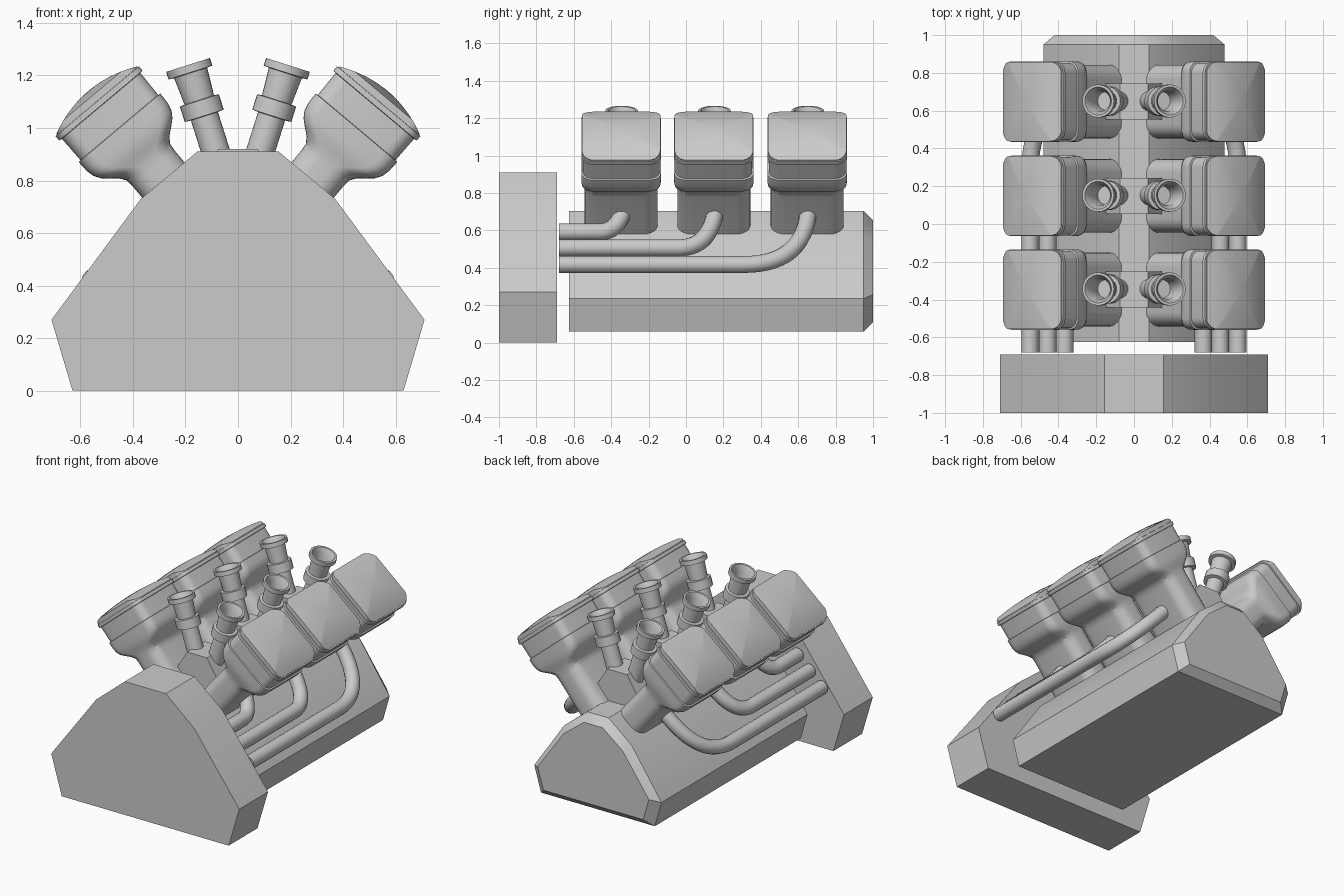
import bpy, bmesh
from math import sin, cos, pi, radians
from mathutils import Vector

if "Cube" in bpy.data.objects:
    bpy.data.objects.remove(bpy.data.objects["Cube"])

CENTRES = (-0.347, 0.149, 0.648)      # cylinder positions along y


def loft(name, rings, angle=30):
    """Skin a list of closed vertex rings and cap both ends."""
    bm = bmesh.new()
    vs = [[bm.verts.new(p) for p in r] for r in rings]
    n = len(rings[0])
    for a, b in zip(vs, vs[1:]):
        for i in range(n):
            j = (i + 1) % n
            bm.faces.new((a[i], a[j], b[j], b[i]))
    bm.faces.new(vs[0])
    bm.faces.new(vs[-1])
    bmesh.ops.recalc_face_normals(bm, faces=bm.faces)
    me = bpy.data.meshes.new(name)
    bm.to_mesh(me)
    bm.free()
    ob = bpy.data.objects.new(name, me)
    bpy.context.collection.objects.link(ob)
    bpy.ops.object.select_all(action='DESELECT')
    ob.select_set(True)
    bpy.context.view_layer.objects.active = ob
    bpy.ops.object.shade_smooth_by_angle(angle=radians(angle))
    return ob


def mirrored(half):
    """Full x/z outline from its right half (bottom to top)."""
    return half + [(-x, z) for x, z in reversed(half)]


def rounded_rect(u, v, r, seg=6):
    pts = []
    for k, (sx, sy) in enumerate(((1, 1), (-1, 1), (-1, -1), (1, -1))):
        for i in range(seg + 1):
            a = pi / 2 * (k + i / seg)
            pts.append((sx * (u - r) + r * cos(a), sy * (v - r) + r * sin(a)))
    return pts


# front cover plate
plate = mirrored([(0.63, 0), (0.71, 0.27), (0.37, 0.73), (0.155, 0.91)])
loft("front_cover", [[(x, y, z) for x, z in plate] for y in (-1, -0.69)])

# engine block with chamfered rear
block = mirrored([(0.43, 0.06), (0.48, 0.235), (0.255, 0.565), (0.08, 0.705)])
loft("engine_block", [[(x, -0.625, z) for x, z in block],
                      [(x, 0.95, z) for x, z in block],
                      [(x * 0.875, 1.0, 0.38 + (z - 0.38) * 0.845) for x, z in block]])

# cylinder bank head sections: height on axis, half width, half depth, corner radius
HEAD = [(0.57, 0.105, 0.195, 0.075), (0.855, 0.105, 0.195, 0.075),
        (0.885, 0.108, 0.196, 0.075), (0.91, 0.125, 0.2, 0.07),
        (0.932, 0.152, 0.205, 0.065), (0.955, 0.178, 0.21, 0.06),
        (0.98, 0.194, 0.212, 0.06), (1.01, 0.201, 0.213, 0.06),
        (1.056, 0.203, 0.213, 0.06), (1.058, 0.193, 0.205, 0.055),
        (1.165, 0.195, 0.206, 0.055), (1.167, 0.207, 0.213, 0.06),
        (1.188, 0.207, 0.213, 0.06), (1.189, 0.2, 0.21, 0.058)]
AX, LAT = Vector((0.643, 0, 0.766)), Vector((0.766, 0, -0.643))


def cylinder_head(side, yc):
    def place(t, u, v):
        p = AX * t + LAT * (u - 0.298)
        return (side * p.x, yc + v, p.z)
    rings = [[place(t, u, v) for u, v in rounded_rect(w, d, r)] for t, w, d, r in HEAD]
    # cover arched across its width
    for k in (1, 0.97, 0.85, 0.7, 0.5, 0.3, 0.1):
        rings.append([place(1.193 + 0.047 * (1 - (u * k / 0.2) ** 2), u * k, v * k)
                      for u, v in rounded_rect(0.2, 0.21, 0.058)])
    loft("cylinder_head", rings)


# intake trumpet profile: radius, distance along axis from the lip
TRUMPET = [(0.054, -0.5), (0.054, -0.205), (0.078, -0.203), (0.078, -0.142),
           (0.059, -0.14), (0.066, -0.032), (0.0875, -0.03), (0.0875, 0),
           (0.074, 0), (0.054, -0.04), (0.05, -0.15)]


def intake(side, yc):
    axis, lat = Vector((0.303, 0, 0.953)), Vector((0.953, 0, -0.303))
    rings = []
    for r, d in TRUMPET:
        ring = []
        for i in range(28):
            a = 2 * pi * i / 28
            p = Vector((0.19, yc + 0.003, 1.24)) + axis * d + lat * r * cos(a)
            ring.append((side * p.x, p.y + r * sin(a), p.z))
        rings.append(ring)
    loft("intake_trumpet", rings)


def exhaust(side, yc, x, z, bend):
    start = Vector((x, yc - bend, z))
    ctrl = Vector((x - 0.01, yc - 0.03, z))
    end = Vector((0.295, yc + 0.005, 0.685))
    pts = [Vector((x, -0.68, z))]
    for i in range(15):
        t = i / 14
        pts.append(start * (1 - t) ** 2 + ctrl * 2 * t * (1 - t) + end * t * t)
    cu = bpy.data.curves.new("exhaust_pipe", 'CURVE')
    cu.dimensions = '3D'
    cu.bevel_depth = 0.046
    cu.bevel_resolution = 5
    cu.use_fill_caps = True
    sp = cu.splines.new('POLY')
    sp.points.add(len(pts) - 1)
    for q, p in zip(sp.points, pts):
        q.co = (side * p.x, p.y, p.z, 1)
    sp.use_smooth = True
    bpy.context.collection.objects.link(bpy.data.objects.new("exhaust_pipe", cu))


PIPES = ((0.367, 0.592, 0.12), (0.457, 0.507, 0.19), (0.55, 0.418, 0.34))
hexagon = mirrored([(0.08, 0.66), (0.155, 0.79), (0.075, 0.92)])
for yc, pipe in zip(CENTRES, PIPES):
    # valley manifold between the two intakes
    loft("valley_manifold", [[(x, yc + s * 0.095, z) for x, z in hexagon] for s in (-1, 1)])
    for side in (-1, 1):
        cylinder_head(side, yc)
        intake(side, yc)
        exhaust(side, yc, *pipe)
